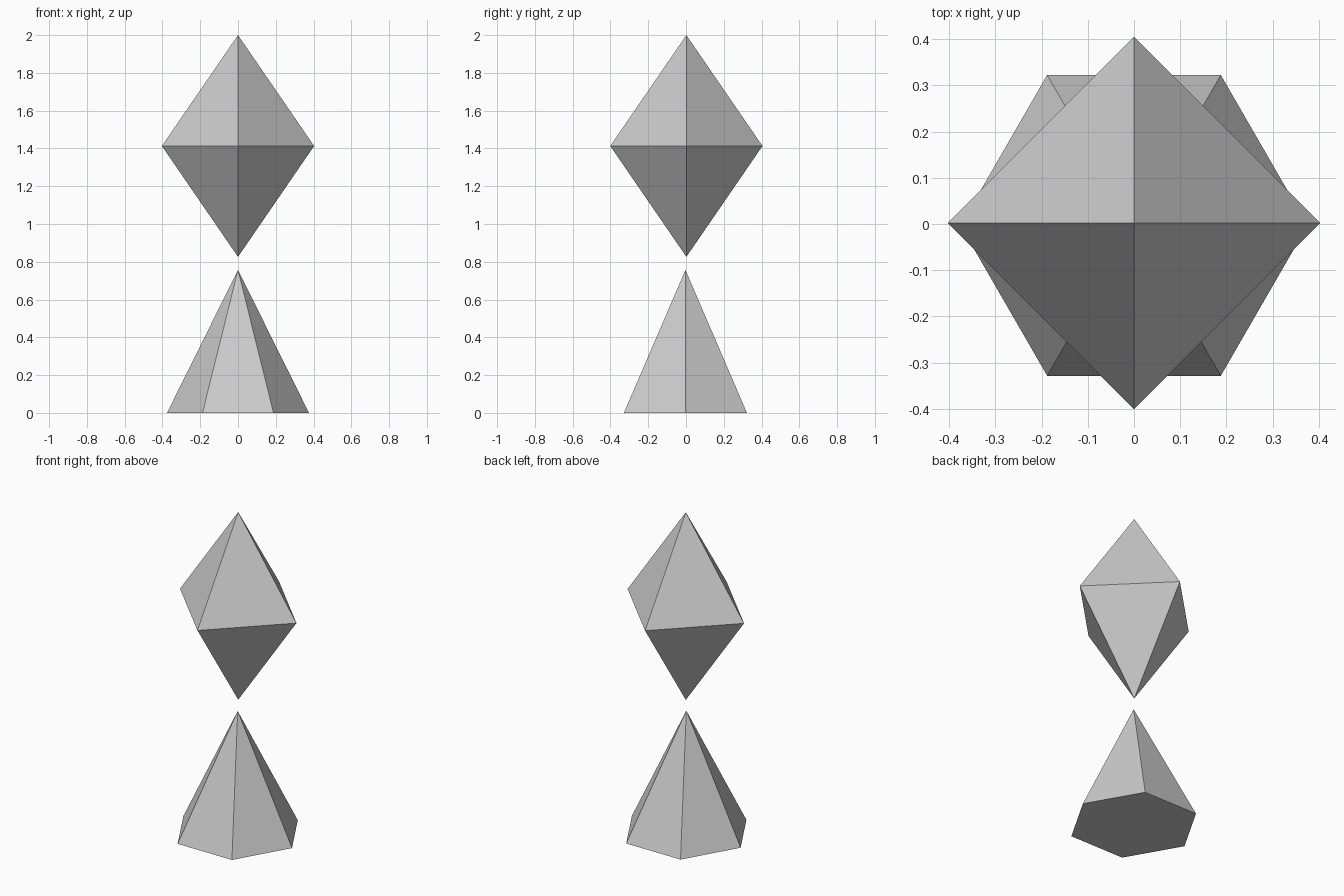
import bpy, bmesh
from math import radians
from mathutils import Matrix

if "Cube" in bpy.data.objects:
    bpy.data.objects.remove(bpy.data.objects["Cube"])


def spire(name, sides, radius, y, z_mid, z_top, z_bottom=None, turn=0):
    """Flat-faced pyramid, or a double pyramid when z_bottom is given."""
    bm = bmesh.new()
    double = z_bottom is not None
    ring = bmesh.ops.create_circle(
        bm, cap_ends=not double, segments=sides, radius=radius,
        matrix=Matrix.Translation((0, y, z_mid)) @ Matrix.Rotation(radians(turn), 4, 'Z'))
    edges = list({e for v in ring["verts"] for e in v.link_edges})
    for z in [z_top] + ([z_bottom] if double else []):
        tip = bm.verts.new((0, y, z))
        for e in edges:
            bm.faces.new((e.verts[0], e.verts[1], tip))
    bmesh.ops.recalc_face_normals(bm, faces=bm.faces)
    mesh = bpy.data.meshes.new(name)
    bm.to_mesh(mesh)
    bm.free()
    obj = bpy.data.objects.new(name, mesh)
    bpy.context.collection.objects.link(obj)
    return obj


# Six-sided base with corners on the x axis
spire("pyramid_base", 6, 0.376, -0.003, 0.0, 0.757, turn=30)
# Floating four-sided double pyramid
spire("floating_crystal", 4, 0.403, 0.002, 1.413, 2.0, 0.826)
